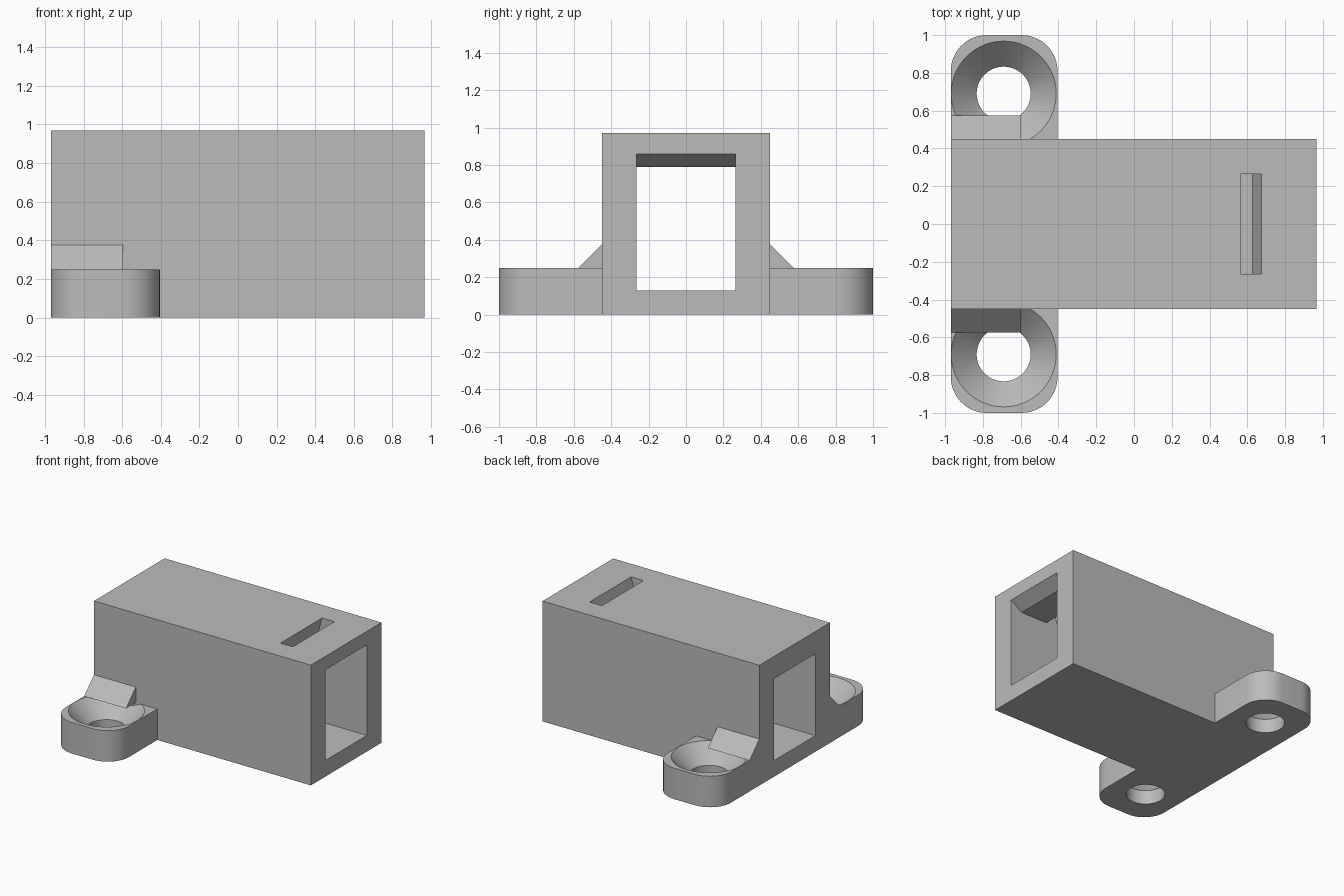
import bpy
import bmesh
from math import sin, cos, pi
from mathutils import Vector, Matrix

if "Cube" in bpy.data.objects:
    bpy.data.objects.remove(bpy.data.objects["Cube"], do_unlink=True)

grey = bpy.data.materials.new("light_grey")
grey.use_nodes = True
grey.diffuse_color = (0.5, 0.5, 0.5, 1)
grey.node_tree.nodes["Principled BSDF"].inputs["Base Color"].default_value = (0.5, 0.5, 0.5, 1)


def make_object(name, bm):
    bmesh.ops.recalc_face_normals(bm, faces=bm.faces)
    mesh = bpy.data.meshes.new(name)
    bm.to_mesh(mesh)
    bm.free()
    mesh.materials.append(grey)
    obj = bpy.data.objects.new(name, mesh)
    bpy.context.collection.objects.link(obj)
    return obj


def prism(name, points, direction):
    """Extrude a flat outline along a direction."""
    bm = bmesh.new()
    face = bm.faces.new([bm.verts.new(p) for p in points])
    new = bmesh.ops.extrude_face_region(bm, geom=[face])["geom"]
    bmesh.ops.translate(bm, vec=Vector(direction),
                        verts=[v for v in new if isinstance(v, bmesh.types.BMVert)])
    return make_object(name, bm)


def cone(name, centre, r_low, r_high, z_low, z_high):
    bm = bmesh.new()
    place = Matrix.Translation((*centre, (z_low + z_high) / 2))
    bmesh.ops.create_cone(bm, cap_ends=True, segments=64, radius1=r_low,
                          radius2=r_high, depth=z_high - z_low, matrix=place)
    return make_object(name, bm)


def select_only(obj):
    bpy.ops.object.select_all(action="DESELECT")
    obj.select_set(True)
    bpy.context.view_layer.objects.active = obj


def cut(obj, cutter):
    """Subtract a cutter for good, then discard it."""
    cutter.hide_render = True
    mod = obj.modifiers.new("cut", "BOOLEAN")
    mod.operation = "DIFFERENCE"
    mod.solver = "EXACT"
    mod.object = cutter
    select_only(obj)
    bpy.ops.object.modifier_apply(modifier=mod.name)
    bpy.data.objects.remove(cutter, do_unlink=True)


back, front = -0.97, 0.965      # ends of the housing in x
half, top = 0.45, 0.97          # housing half width and height
inner = 0.265                   # channel half width

# Housing block
housing = prism("housing", [(back, -half, 0), (front, -half, 0), (front, half, 0), (back, half, 0)],
                (0, 0, top))

# Channel through the housing, with a bevelled ceiling at the entry
channel = [(back - 0.1, 0.13), (front + 0.1, 0.13), (front + 0.1, 0.86),
           (front, 0.86), (front - 0.1, 0.79), (back - 0.1, 0.79)]
cut(housing, prism("channel_cutter", [(x, -inner, z) for x, z in channel], (0, 2 * inner, 0)))

# Slanted slot through the roof
lean = 0.05 / 0.18
slot = [(x + lean * (z - top), z) for x, z in
        ((0.565, 0.7), (0.675, 0.7), (0.675, 1.05), (0.565, 1.05))]
cut(housing, prism("slot_cutter", [(x, -inner, z) for x, z in slot], (0, 2 * inner, 0)))

# Mounting tabs with countersunk holes and small gussets
tab_right, tab_top, radius = -0.405, 0.25, 0.19
for side, label in ((1, "back"), (-1, "front")):
    outline = [(back, side * half), (tab_right, side * half)]
    for cx, start in ((tab_right - radius, 0), (back + radius, pi / 2)):
        for i in range(13):
            a = start + i * pi / 24
            outline.append((cx + radius * cos(a), side * (1 - radius + radius * sin(a))))
    tab = prism(label + "_mounting_tab", [(x, y, 0) for x, y in outline], (0, 0, tab_top))

    hole = (-0.69, side * 0.69)
    cut(tab, cone("hole_cutter", hole, 0.143, 0.143, -0.1, 0.3))
    cut(tab, cone("countersink_cutter", hole, 0.138, 0.288, 0.108, 0.26))
    select_only(tab)
    bpy.ops.object.shade_smooth_by_angle(angle=pi / 6)

    prism(label + "_gusset",
          [(back, side * half, tab_top), (back, side * 0.575, tab_top), (back, side * half, 0.375)],
          (0.373, 0, 0))
